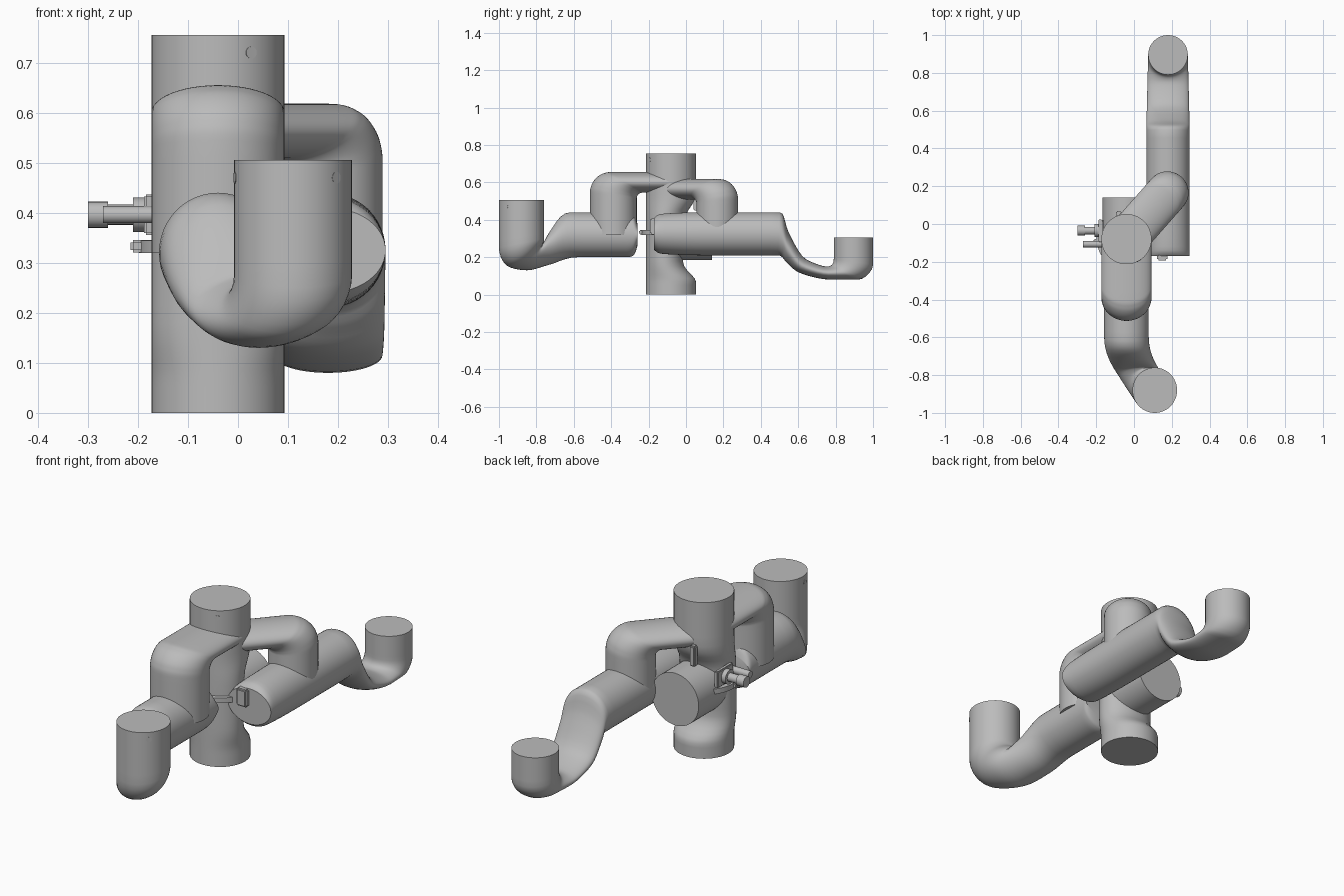
import bpy, bmesh, math
from mathutils import Vector, Matrix

cube = bpy.data.objects.get("Cube")
if cube:
    bpy.data.objects.remove(cube, do_unlink=True)

GREY = (0.5, 0.5, 0.5, 1)
grey = bpy.data.materials.new("plain grey")
grey.use_nodes = True
grey.diffuse_color = GREY
grey.node_tree.nodes["Principled BSDF"].inputs["Base Color"].default_value = GREY

SIDES = 48
STEPS = 5
AXIS = Vector((-0.04, -0.08, 0))
COLUMN_RADIUS = 0.133
COLUMN_TOP = 0.755
FRONT_RADIUS = 0.118
BACK_RADIUS = 0.105


def finish(name, bm):
    """Turn a bmesh into a grey object with smooth sides and sharp rims."""
    bmesh.ops.recalc_face_normals(bm, faces=bm.faces)
    mesh = bpy.data.meshes.new(name)
    bm.to_mesh(mesh)
    bm.free()
    obj = bpy.data.objects.new(name, mesh)
    bpy.context.collection.objects.link(obj)
    mesh.materials.append(grey)
    bpy.ops.object.select_all(action='DESELECT')
    obj.select_set(True)
    bpy.context.view_layer.objects.active = obj
    bpy.ops.object.shade_smooth_by_angle(angle=math.radians(40))


def flow(values):
    """Monotone cubic through the values, so straight runs stay straight."""
    steps = [b - a for a, b in zip(values, values[1:])]
    slopes = [0]
    for a, b in zip(steps, steps[1:]):
        slopes.append(2 * a * b / (a + b) if a * b > 0 else 0)
    slopes.append(0)
    result = []
    for i, step in enumerate(steps):
        for j in range(STEPS):
            t = j / STEPS
            u = 1 - t
            ease = t * t * (3 - 2 * t)
            result.append(values[i] + step * ease
                          + t * u * (u * slopes[i] - t * slopes[i + 1]))
    return result + [values[-1]]


def pipe(name, origin, heading, stations, width, end_width=None, bend=None, lean=0):
    """Skin oval rings, each spanning two profile points (along, z, along, z).
    Past the bend the pipe eases to its end width and leans sideways."""
    along = Vector(heading).normalized()
    up = Vector((0, 0, 1))
    side = up.cross(along)
    tracks = [flow(column) for column in zip(*stations)]
    finish_at = (tracks[0][-1] + tracks[2][-1]) / 2
    bm = bmesh.new()
    rings = []
    for outer, outer_z, inner, inner_z in zip(*tracks):
        half = (along * (outer - inner) + up * (outer_z - inner_z)) / 2
        reach = (outer + inner) / 2
        centre = Vector(origin) + along * reach + up * (outer_z + inner_z) / 2
        across = side * width
        if end_width:
            t = max(0, min(1, (reach - bend) / (finish_at - bend)))
            centre += side * lean * t * t
            across = side * (width + (end_width - width) * t)
        angles = [math.tau * i / SIDES for i in range(SIDES)]
        rings.append([bm.verts.new(centre + across * math.cos(a) + half * math.sin(a))
                      for a in angles])
    for ring, following in zip(rings, rings[1:]):
        for i in range(SIDES):
            j = (i + 1) % SIDES
            bm.faces.new((ring[i], ring[j], following[j], following[i]))
    bm.faces.new(rings[0])
    bm.faces.new(rings[-1])
    finish(name, bm)


def bridge(name, heading, top, foot, reach, radius, width):
    """Flattened pipe leaving the column, then turning down through an elbow."""
    thick, outer_bend, inner_bend = 0.11, 0.11, 0.03
    stations = [(0, top, 0, top - thick)]
    outer = reach + radius
    inner = reach - radius
    for i in range(5):
        angle = math.pi / 2 * i / 4
        along, drop = math.sin(angle) - 1, 1 - math.cos(angle)
        stations.append((outer + outer_bend * along, top - outer_bend * drop,
                         inner + inner_bend * along, top - thick - inner_bend * drop))
    stations.append((outer, foot, inner, foot))
    pipe(name, AXIS, heading, stations, width)


def rod(name, start, end, radius):
    a, b = Vector(start), Vector(end)
    turn = (b - a).to_track_quat('Z', 'Y').to_matrix().to_4x4()
    bm = bmesh.new()
    bmesh.ops.create_cone(bm, cap_ends=True, segments=SIDES, radius1=radius,
                          radius2=radius, depth=(b - a).length,
                          matrix=Matrix.Translation((a + b) / 2) @ turn)
    finish(name, bm)


def block(name, centre, size):
    bm = bmesh.new()
    bmesh.ops.create_cube(bm, size=1, matrix=Matrix.Translation(centre)
                          @ Matrix.Diagonal((*size, 1)))
    bmesh.ops.bevel(bm, geom=bm.edges[:], offset=min(size) / 5, segments=2,
                    affect='EDGES')
    finish(name, bm)


# Upright column, pinched on its back around the side branch
pinches = ((0, 0), (0.07, 0), (0.18, 0.07), (0.4, 0.06), (0.54, 0), (COLUMN_TOP, 0))
pipe("main_column", AXIS, (0, 1, 0),
     [(-COLUMN_RADIUS, z, COLUMN_RADIUS - pinch, z) for z, pinch in pinches],
     COLUMN_RADIUS)
rod("side_branch", (AXIS.x, -0.12, 0.31), (AXIS.x, 0.14, 0.31), 0.126)

# Two bridges from the column down to the level arms
bridge("front_bridge", (0, -1, 0), 0.655, 0.32, 0.308, 0.125, COLUMN_RADIUS)
bridge("back_bridge", (0.22, 0.25, 0), 0.618, 0.33, 0.33, 0.11, 0.112)

# Front arm: level run, dip and upturned end leaning to one side
pipe("front_arm", (AXIS.x, 0, 0), (0, -1, 0), [
    (0.26, 0.38, 0.26, 0.26), (0.28, 0.43, 0.28, 0.21), (0.32, 0.44, 0.32, 0.2),
    (0.62, 0.44, 0.58, 0.2), (0.72, 0.35, 0.73, 0.16), (0.76, 0.28, 0.85, 0.13),
    (0.76, 0.28, 0.95, 0.15), (0.76, 0.3, 1, 0.25), (0.76, 0.505, 1, 0.505)],
    FRONT_RADIUS, FRONT_RADIUS, 0.6, 0.15)

# Back arm: level run, flattened swan neck and upturned end
pipe("back_arm", (0.18, 0, 0), (0, 1, 0), [
    (-0.17, 0.41, -0.17, 0.24), (-0.14, 0.43, -0.14, 0.22), (0.1, 0.44, 0.1, 0.21),
    (0.5, 0.44, 0.49, 0.21), (0.55, 0.33, 0.54, 0.17), (0.64, 0.19, 0.6, 0.12),
    (0.75, 0.15, 0.77, 0.08), (0.78, 0.16, 0.92, 0.08), (0.79, 0.19, 1, 0.16),
    (0.79, 0.305, 1, 0.305)], 0.115, BACK_RADIUS, 0.5)

# Clamp band around the column, with its lugs
band = AXIS + Vector((0, 0, 0.32))
rod("clamp_band", band, band + Vector((0, 0, 0.025)), 0.158)
block("clamp_front_lug", (AXIS.x, -0.235, 0.333), (0.05, 0.03, 0.025))
block("clamp_side_lug", (-0.19, -0.1, 0.333), (0.05, 0.04, 0.025))
block("arm_end_lug", (0.15, -0.175, 0.365), (0.055, 0.035, 0.085))
block("column_back_lug", (-0.08, 0.055, 0.5), (0.03, 0.03, 0.1))

# Side fitting: plate, stepped main stem and a thinner stem
STEM_Y, STEM_Z = -0.035, 0.396
block("fitting_plate", (-0.178, STEM_Y, STEM_Z), (0.02, 0.12, 0.08))
for part, outer, inner, radius in (("collar", -0.21, -0.17, 0.034),
                                   ("neck", -0.27, -0.17, 0.02),
                                   ("tip", -0.3, -0.26, 0.026)):
    rod("main_stem_" + part, (outer, STEM_Y, STEM_Z), (inner, STEM_Y, STEM_Z), radius)
rod("small_stem", (-0.27, -0.107, STEM_Z), (-0.16, -0.107, STEM_Z), 0.017)

# Small screw heads near the pipe rims
front_axis = Vector((0.11, -0.88, 0))
for name, axis, z, radius, angle in (
        ("column_screw", AXIS, 0.72, COLUMN_RADIUS, -60),
        ("front_screw", front_axis, 0.47, FRONT_RADIUS, -43),
        ("front_side_screw", front_axis, 0.47, FRONT_RADIUS, 190)):
    a = math.radians(angle)
    outward = Vector((math.cos(a), math.sin(a), 0))
    seat = axis + Vector((0, 0, z)) + outward * radius
    rod(name, seat - outward / 100, seat + outward / 1000, 0.012)
